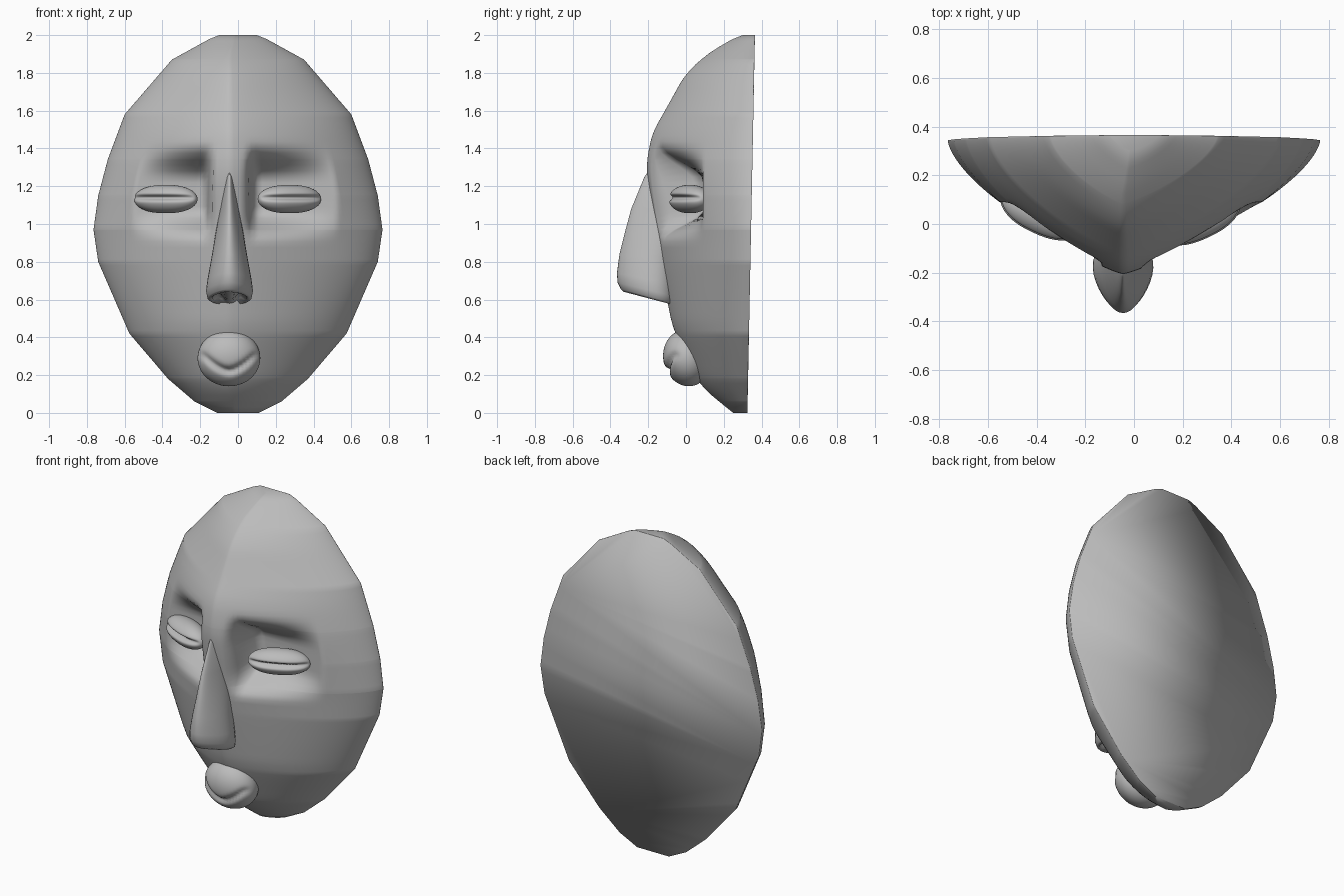
import bpy, bmesh, math

cube = bpy.data.objects.get("Cube")
if cube:
    bpy.data.objects.remove(cube, do_unlink=True)

grey = bpy.data.materials.new("plain_grey")
grey.use_nodes = True
grey.diffuse_color = (0.5, 0.5, 0.5, 1)
grey.node_tree.nodes["Principled BSDF"].inputs["Base Color"].default_value = (0.5, 0.5, 0.5, 1)

AXIS = -0.045   # the ridge and features sit slightly off centre
HALF_WIDTH = [(0, .11), (.06, .23), (.18, .37), (.42, .575), (.8, .74), (.97, .765),
              (1.15, .74), (1.34, .69), (1.58, .6), (1.87, .35), (1.98, .15), (2, .1)]
RIDGE = [(0, .25), (.08, .15), (.15, .07), (.45, -.07), (.65, -.11), (.8, -.14), (1, -.17),
         (1.2, -.2), (1.32, -.21), (1.48, -.18), (1.62, -.1), (1.8, 0), (1.89, .1),
         (1.96, .2), (2, .3)]
NOSE = [(1.28, .012, -.2), (1.25, .028, -.22), (1.08, .055, -.29), (.95, .082, -.325),
        (.84, .105, -.352), (.74, .13, -.366), (.69, .138, -.362), (.655, .13, -.345)]


def lookup(table, z):
    for (a, va), (b, vb) in zip(table, table[1:]):
        if z <= b:
            return va + (vb - va) * (z - a) / (b - a)
    return table[-1][1]


def step(a, b, v):
    t = min(1, max(0, (v - a) / (b - a)))
    return t * t * (3 - 2 * t)


def finish(name, bm):
    bmesh.ops.recalc_face_normals(bm, faces=bm.faces)
    for f in bm.faces:
        f.smooth = True
    mesh = bpy.data.meshes.new(name)
    bm.to_mesh(mesh)
    bm.free()
    mesh.materials.append(grey)
    obj = bpy.data.objects.new(name, mesh)
    bpy.context.collection.objects.link(obj)
    return obj


def bridge(bm, rows, closed=False):
    for a, b in zip(rows, rows[1:]):
        n = len(a)
        for i in range(n if closed else n - 1):
            j = (i + 1) % n
            bm.faces.new((a[i], a[j], b[j], b[i]))


# Face shell: horizontal sections from edge to ridge, with hollowed eye sockets
def ridge(z):
    d = min(.05, z, 2 - z)
    return sum(lookup(RIDGE, z + d * k / 2) for k in range(-2, 3)) / 5


def face_depth(x, z, u):
    back = .325 + .02 * z
    power = 1.5 - .3 * step(.3, 1.0, z)
    y = back + (ridge(z) - back) * max(0, 1 - abs(u) ** power) ** .65
    side = abs(x - AXIS)
    hollow = step(.085, .14, side) * step(.91, 1.07, z) * (1 - step(1.23, 1.43, z))
    return y + max(0, .09 - y) * hollow


bm = bmesh.new()
levels = sorted({round(2 * i / 64, 4) for i in range(65)} | {z for z, w in HALF_WIDTH})
columns = 96
rows = []
for z in levels:
    w = lookup(HALF_WIDTH, z)
    row = []
    for i in range(columns + 1):
        u = math.sin(math.pi * (i / columns - .5))
        x = w * u + AXIS * (1 - abs(u)) * min(1, w / .3)
        row.append(bm.verts.new((x, face_depth(x, z, u), z)))
    rows.append(row)
bridge(bm, rows)
bm.faces.new(rows[0])
bm.faces.new(rows[-1])
bm.faces.new([r[-1] for r in rows] + [r[0] for r in reversed(rows)])
finish("mask_face", bm)

# Nose: rounded wedge lofted downwards, with two nostril dents underneath
bm = bmesh.new()
rows = []
count = 32


def nose_ring(z, w, front, scale=1.0, dent=0.0):
    ring = []
    for i in range(count):
        a = 2 * math.pi * i / count
        back = -.04 if z > .9 else -.06
        t = (1 - math.cos(a)) / 2              # 0 at the back, 1 at the tip
        x = w * math.sin(a) * (1.12 - .5 * t)
        y = back + (front - back) * t
        mid = (front + back) / 2
        x, y = x * scale, mid + (y - mid) * scale
        drop = .075 * (1 - t) * step(.95, .66, z) if z < .95 else 0
        drop = .075 * (1 - (y - back) / (front - back)) * (1 - step(.655, .95, z))
        lift = dent * math.exp(-((abs(x) - .055) / .025) ** 2)
        ring.append(bm.verts.new((AXIS + x, y, z - drop + lift)))
    return ring


for z, w, front in NOSE:
    rows.append(nose_ring(z, w, front))
for scale, dent in ((.9, 0), (.78, .03), (.6, .05), (.4, .04), (.15, 0)):
    rows.append(nose_ring(.645, .13, -.345, scale, dent))
bridge(bm, rows, closed=True)
bm.faces.new(rows[0])
bm.faces.new(rows[-1])
finish("nose", bm)


# Rounded lumps with a groove across the front
def lump(name, size, place, turn, groove, width, depth, square=1.0):
    bm = bmesh.new()
    bmesh.ops.create_uvsphere(bm, u_segments=48, v_segments=40, radius=1)
    for v in bm.verts:
        x, y, z = v.co
        cut = math.exp(-((z - groove(x)) / width) ** 2) * step(0, .5, -y)
        x = math.copysign(abs(x) ** square, x)
        v.co = (x * size[0], y * (1 - depth * cut) * size[1], z * size[2])
    obj = finish(name, bm)
    obj.location = place
    obj.rotation_euler = turn


# Closed eyes
for name, side, y in (("left_eye", 1, .02), ("right_eye", -1, .04)):
    lump(name, (.18, .085, .075), (AXIS - .01 + side * .327, y, 1.132),
         (0, 0, side * math.radians(25)), lambda x: .1, .17, .4, .85)

# Mouth with a curved parting
lump("mouth", (.166, .125, .15), (-.048, .005, .29), (math.radians(12), 0, 0),
     lambda x: -.32 + .5 * min(1, abs(x) * 1.3) ** 1.5, .14, .22)
